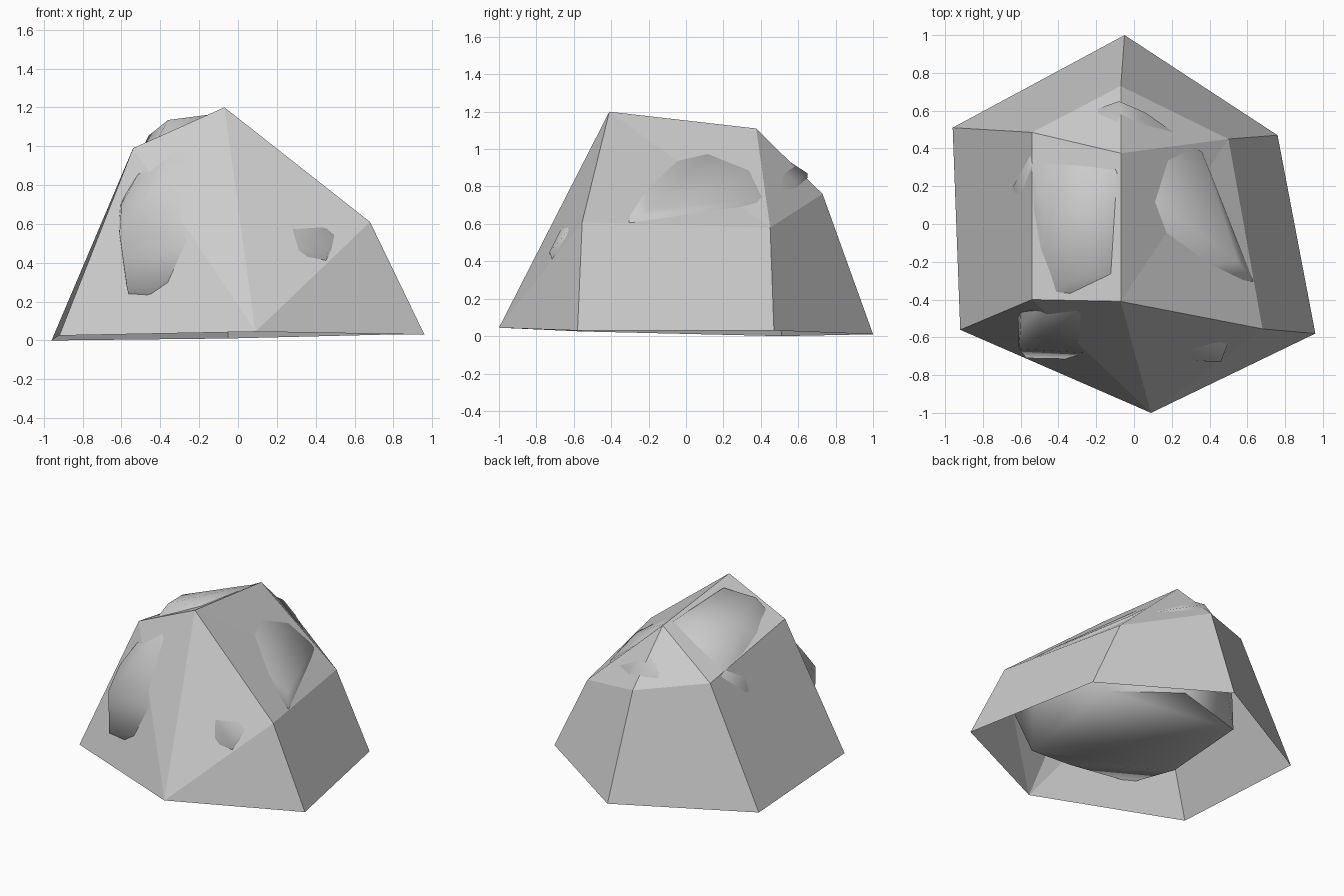
import bpy, bmesh
from math import radians

if "Cube" in bpy.data.objects:
    bpy.data.objects.remove(bpy.data.objects["Cube"])


def add_object(name, bm):
    mesh = bpy.data.meshes.new(name)
    bmesh.ops.recalc_face_normals(bm, faces=bm.faces[:])
    bm.to_mesh(mesh)
    bm.free()
    ob = bpy.data.objects.new(name, mesh)
    bpy.context.collection.objects.link(ob)
    return ob


# Outer faceted shell, open underneath
base = dict(A=(-.05, 1.0, .01), B=(.76, .47, .03), C=(.96, -.58, .03),
            D=(.09, -1.0, .045), E=(-.92, -.56, .025), F=(-.96, .51, 0))
upper = dict(P=(-.07, -.41, 1.2), Q=(-.54, -.40, .99), R=(.68, -.555, .61),
             S=(.50, .45, .58), T=(-.07, .73, .76), U=(-.07, .375, 1.11),
             V=(-.54, .485, .845))
bm = bmesh.new()
v = {k: bm.verts.new(co) for k, co in {**base, **upper}.items()}
for face in "DQE DPQ DRP DCR CBSR BATS AFVT FEQV QPUV PSU PRS UST UTV".split():
    bm.faces.new([v[k] for k in face])
add_object("rock_shell", bm)

# Inner boulder whose corners break through the shell
corners = [
    # front
    (-.57, -.71, .26), (-.61, -.66, .55), (-.60, -.54, .70), (-.30, -.47, .97),
    (.46, -.73, .45), (.49, -.65, .54),
    # top
    (-.36, -.31, 1.135), (-.13, -.26, 1.165), (-.10, .27, 1.12), (-.46, 0, 1.055),
    # left and back
    (-.64, .20, .70), (-.55, .36, .85), (-.08, .65, .87), (-.22, .60, .83), (.06, .59, .82),
    # right
    (.63, -.30, .61), (.55, -.20, .67), (.36, .38, .735),
    # underside
    (.40, -.60, .10), (.08, -.58, .10), (-.51, -.18, .10), (-.46, .50, .10),
    (.05, .60, .15), (.48, .28, .15),
]
bm = bmesh.new()
for co in corners:
    bm.verts.new(co)
hull = bmesh.ops.convex_hull(bm, input=bm.verts[:])
loose = [p for p in bm.verts if not p.link_faces]
bmesh.ops.delete(bm, geom=loose, context='VERTS')
boulder = add_object("inner_boulder", bm)
bpy.context.view_layer.objects.active = boulder
boulder.select_set(True)
bpy.ops.object.shade_smooth_by_angle(angle=radians(65))
